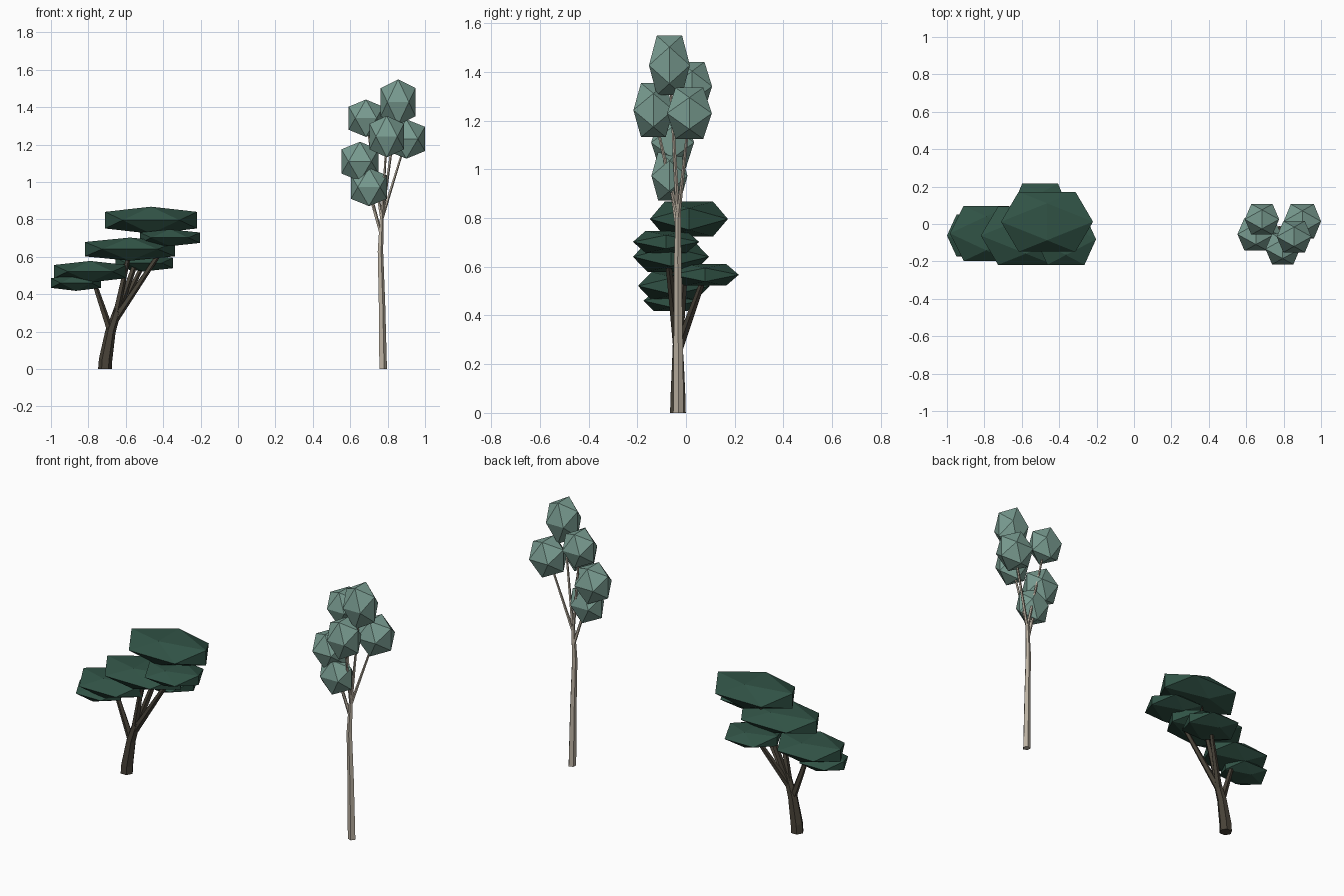
import bpy, bmesh, math
from mathutils import Vector

if "Cube" in bpy.data.objects:
    bpy.data.objects.remove(bpy.data.objects["Cube"])

PHI = (1 + math.sqrt(5)) / 2


def material(name, rgb):
    m = bpy.data.materials.new(name)
    m.diffuse_color = (*rgb, 1)
    m.use_nodes = True
    m.node_tree.nodes["Principled BSDF"].inputs["Base Color"].default_value = m.diffuse_color
    return m


def finish(bm, name, mat):
    bmesh.ops.recalc_face_normals(bm, faces=bm.faces[:])
    me = bpy.data.meshes.new(name)
    bm.to_mesh(me)
    bm.free()
    me.materials.append(mat)
    ob = bpy.data.objects.new(name, me)
    bpy.context.collection.objects.link(ob)
    return ob


def leaf_clump(name, centre, half, mat):
    """Icosahedron with an edge on top, fitted to a box of half sizes."""
    bm = bmesh.new()
    c, h = Vector(centre), Vector(half)
    k = 1 / PHI
    for a in (-1, 1):
        for b in (-1, 1):
            for p in ((0, a * k, b), (a * k, b, 0), (b, 0, a * k)):
                bm.verts.new(c + Vector(p) * h)
    bmesh.ops.convex_hull(bm, input=bm.verts[:])
    return finish(bm, name, mat)


def limb(name, path, radii, sides, mat):
    """Tapered faceted tube through the path points."""
    bm = bmesh.new()
    pts = [Vector(p) for p in path]
    rings = []
    for i, (p, r) in enumerate(zip(pts, radii)):
        t = (pts[min(i + 1, len(pts) - 1)] - pts[max(i - 1, 0)]).normalized()
        if p.z == 0:
            t = Vector((0, 0, 1))          # flat foot on the ground
        u = (Vector((1, 0, 0)) - t * t.x).normalized()
        v = t.cross(u)
        rings.append([bm.verts.new(p + r * (u * math.cos(a) + v * math.sin(a)))
                      for a in (2 * math.pi * j / sides for j in range(sides))])
    for lo, hi in zip(rings, rings[1:]):
        for j in range(sides):
            n = (j + 1) % sides
            bm.faces.new((lo[j], lo[n], hi[n], hi[j]))
    bm.faces.new(rings[0][::-1])
    bm.faces.new(rings[-1])
    return finish(bm, name, mat)


def tree(prefix, trunk, radii, sides, forks, clumps, branch_r, bark, leaf):
    limb(prefix + "_trunk", trunk, radii, sides, bark)
    for i, ((c, h), f) in enumerate(zip(clumps, forks)):
        leaf_clump(f"{prefix}_leaf_clump_{i + 1}", c, h, leaf)
        if f is not None:
            limb(f"{prefix}_branch_{i + 1}", (f, c), branch_r, 5, bark)


dark_bark = material("dark_bark", (0.065, 0.055, 0.04))
pale_bark = material("pale_bark", (0.50, 0.44, 0.36))
dark_leaf = material("dark_leaf", (0.03, 0.085, 0.06))
grey_leaf = material("grey_leaf", (0.19, 0.33, 0.28))

# Low spreading tree with flat leaf layers
fork = (-0.682, -0.033, 0.20)
upper = (-0.66, -0.033, 0.26)
tree("spreading_tree",
     [(-0.711, -0.033, 0), (-0.708, -0.033, 0.05), fork, (-0.64, -0.035, 0.33)],
     [0.037, 0.036, 0.028, 0.02], 6,
     [upper, upper, upper, upper, fork, None],
     [((-0.465, 0.012, 0.796), (0.246, 0.160, 0.072)),
      ((-0.364, -0.082, 0.702), (0.161, 0.136, 0.045)),
      ((-0.578, -0.062, 0.641), (0.241, 0.156, 0.062)),
      ((-0.502, 0.079, 0.567), (0.154, 0.138, 0.045)),
      ((-0.790, -0.050, 0.521), (0.195, 0.147, 0.057)),
      ((-0.866, -0.062, 0.460), (0.134, 0.112, 0.042))],
     (0.02, 0.011), dark_bark, dark_leaf)

# Tall slender tree with rounded leaf clumps
low = (0.762, -0.032, 0.73)
high = (0.768, -0.032, 0.80)
tree("slender_tree",
     [(0.774, -0.031, 0), (0.768, -0.032, 0.35), (0.76, -0.034, 0.63),
      (0.768, -0.032, 0.82)],
     [0.0225, 0.019, 0.016, 0.011], 5,
     [high, high, high, high, low, low],
     [((0.856, -0.068, 1.427), (0.093, 0.084, 0.122)),
      ((0.684, 0.025, 1.341), (0.092, 0.082, 0.100)),
      ((0.795, -0.134, 1.243), (0.092, 0.082, 0.111)),
      ((0.900, 0.014, 1.230), (0.100, 0.092, 0.105)),
      ((0.652, -0.055, 1.110), (0.099, 0.088, 0.105)),
      ((0.700, -0.068, 0.973), (0.096, 0.074, 0.102))],
     (0.009, 0.005), pale_bark, grey_leaf)
